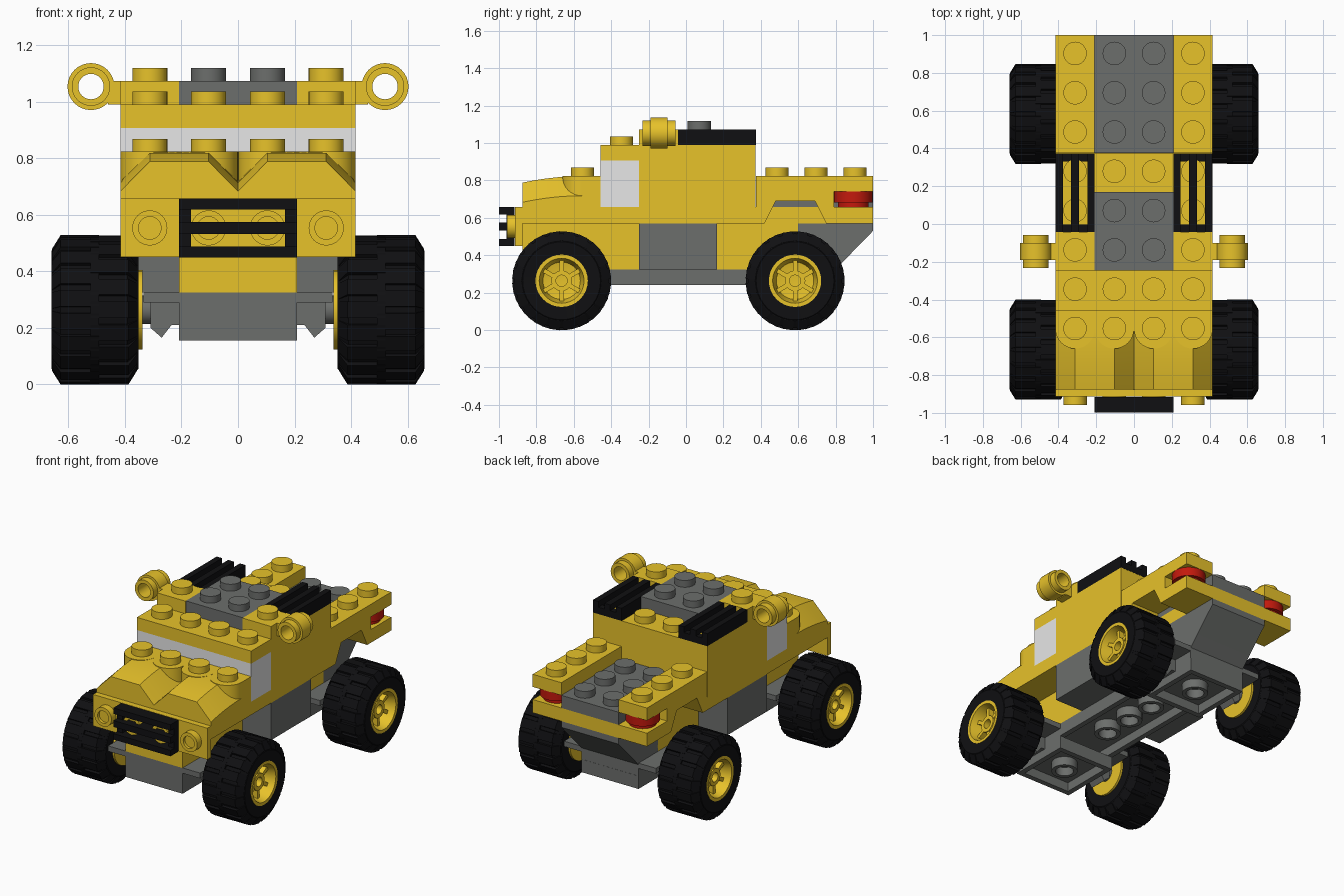
import bpy, bmesh, math
from mathutils import Matrix, Vector

cube = bpy.data.objects.get("Cube")
if cube:
    bpy.data.objects.remove(cube, do_unlink=True)


def material(name, r, g, b):
    m = bpy.data.materials.new(name)
    m.use_nodes = True
    m.diffuse_color = (r, g, b, 1)
    m.node_tree.nodes["Principled BSDF"].inputs["Base Color"].default_value = (r, g, b, 1)
    return m


YELLOW = material("yellow", 0.89, 0.6, 0.026)
GRAY = material("dark gray", 0.15, 0.157, 0.15)
BLACK = material("black", 0.005, 0.005, 0.006)
CLEAR = material("pale glass", 0.9, 0.9, 0.9)
RED = material("red", 0.55, 0.01, 0.004)

P = 0.208            # stud pitch
W = 2 * P            # half body width
SIDES = (("left", 1), ("right", -1))
made = []


def finish(name, mat, bm):
    bmesh.ops.remove_doubles(bm, verts=bm.verts, dist=1e-5)
    bmesh.ops.recalc_face_normals(bm, faces=bm.faces)
    me = bpy.data.meshes.new(name)
    bm.to_mesh(me)
    bm.free()
    me.materials.append(mat)
    ob = bpy.data.objects.new(name, me)
    bpy.context.collection.objects.link(ob)
    made.append(ob)
    return ob


def add_box(bm, x0, x1, y0, y1, z0, z1):
    size = Matrix.Diagonal((abs(x1 - x0), abs(y1 - y0), abs(z1 - z0), 1))
    mid = Matrix.Translation(((x0 + x1) / 2, (y0 + y1) / 2, (z0 + z1) / 2))
    bmesh.ops.create_cube(bm, size=1, matrix=mid @ size)


def box(name, mat, *bounds):
    bm = bmesh.new()
    add_box(bm, *bounds)
    return finish(name, mat, bm)


def loft(name, mat, sections):
    # Skin a row of matching closed sections and cap both ends
    bm = bmesh.new()
    rows = [[bm.verts.new(p) for p in s] for s in sections]
    n = len(rows[0])
    for a, b in zip(rows, rows[1:]):
        for i in range(n):
            bm.faces.new((a[i], a[(i + 1) % n], b[(i + 1) % n], b[i]))
    bm.faces.new(rows[0])
    bm.faces.new(rows[-1])
    return finish(name, mat, bm)


def side_prism(name, mat, profile, x0, x1):
    return loft(name, mat, [[(x, y, z) for y, z in profile] for x in (x0, x1)])


def lathe(name, mat, profile, loc, axis, closed=False, seg=32):
    # Profile points are (distance along axis, radius)
    bm = bmesh.new()
    turn = Vector((0, 0, 1)).rotation_difference(Vector(axis)).to_matrix()
    rows = []
    for k in range(seg):
        t = math.tau * k / seg
        rows.append([bm.verts.new(Vector(loc) + turn @ Vector((r * math.cos(t), r * math.sin(t), a)))
                     for a, r in profile])
    n = len(profile)
    for k in range(seg):
        a, b = rows[k], rows[(k + 1) % seg]
        for i in range(n if closed else n - 1):
            j = (i + 1) % n
            bm.faces.new((a[i], a[j], b[j], b[i]))
    return finish(name, mat, bm)


def disc(name, mat, r, h, loc, axis=(0, 0, 1)):
    return lathe(name, mat, [(0, 0), (0, r), (h, r), (h, 0)], loc, axis)


def tube(name, mat, r, inner, h, loc, axis=(0, 0, 1)):
    return lathe(name, mat, [(0, inner), (0, r), (h, r), (h, inner)], loc, axis, True)


def studs(name, mat, columns, rows, z):
    for c in columns:
        for row in rows:
            disc(name, mat, 0.062, 0.045, (c * P, 0.903 - row * P, z))


def hollow_plate(name, mat, x, y0, y1, z0, z1, t=0.035):
    bm = bmesh.new()
    add_box(bm, -x, x, y0, y1, z1 - 0.025, z1)
    for s in (x, -x):
        add_box(bm, s, s - math.copysign(t, s), y0, y1, z0, z1)
    add_box(bm, -x, x, y0, y0 + t, z0, z1)
    add_box(bm, -x, x, y1 - t, y1, z0, z1)
    return finish(name, mat, bm)


def grille(name, matrix):
    # Frame with three raised ribs, lying flat with its base at the origin
    bm = bmesh.new()
    for s in (1, -1):
        add_box(bm, s * P, s * 0.167, -P / 2, P / 2, 0, 0.045)
        add_box(bm, -P, P, s * P / 2, s * 0.065, 0, 0.083)
    add_box(bm, -P, P, -0.021, 0.021, 0, 0.083)
    finish(name, BLACK, bm).data.transform(matrix)


# Chassis
hollow_plate("chassis_plate", GRAY, P, -0.875, 0.79, 0.24, 0.325)
for i in (-1, 0, 1):
    tube("chassis_tube", GRAY, 0.08, 0.055, 0.07, (0, -0.045 + i * P, 0.24))
box("middle_block", GRAY, -W, W, -0.25, 0.165, 0.325, 0.57)
box("front_core", YELLOW, -P, P, -0.875, -0.25, 0.325, 0.57)
box("rear_core", YELLOW, -P, P, 0.165, 0.6, 0.325, 0.57)
side_prism("tail_wedge", GRAY, [(0.59, 0.57), (1, 0.57), (1, 0.53), (0.8, 0.325), (0.72, 0.24),
                                (0.59, 0.24)], -P, P)

# Body floor and cab
box("body_floor", YELLOW, -W, W, -0.875, 0.375, 0.57, 0.657)
box("bed_floor", YELLOW, -P, P, 0.375, 1, 0.57, 0.657)
box("cab", YELLOW, -W, W, -0.25, 0.372, 0.657, 0.907)
box("windscreen", CLEAR, -W, W, -0.457, -0.25, 0.657, 0.907)
box("roof", YELLOW, -W, W, -0.457, 0.372, 0.907, 0.99)
studs("roof_front_stud", YELLOW, (-1.5, -0.5, 0.5, 1.5), (6,), 0.99)
studs("roof_rear_stud", YELLOW, (-1.5, -0.5, 0.5, 1.5), (3,), 0.99)
studs("roof_side_stud", YELLOW, (-1.5, 1.5), (4,), 0.99)
box("roof_panel", GRAY, -P, P, -0.245, 0.17, 0.99, 1.073)
studs("roof_panel_stud", GRAY, (-0.5, 0.5), (4, 5), 1.073)

# Cargo bed
box("bed_panel", GRAY, -P, P, 0.375, 1, 0.657, 0.74)
studs("bed_panel_stud", GRAY, (-0.5, 0.5), (0, 1, 2), 0.74)

# Front end
box("front_plate", YELLOW, -W, W, -0.913, -0.875, 0.45, 0.657)
for c in (-1.5, -0.5, 0.5, 1.5):
    tube("front_stud", YELLOW, 0.062, 0.04, 0.045, (c * P, -0.913, 0.553), (0, -1, 0))
    disc("front_stud_core", YELLOW, 0.045, 0.03, (c * P, -0.91, 0.553), (0, -1, 0))
grille("front_grille", Matrix.Translation((0, -0.916, 0.553)) @ Matrix.Rotation(math.pi / 2, 4, "X"))
studs("hood_stud", YELLOW, (-1.5, -0.5, 0.5, 1.5), (7,), 0.823)


def hood_section(s, y, top):
    edge = top - 0.105
    pts = ((0, 0.657), (0, edge), (0.104, top), (0.312, top), (W, edge), (W, 0.657))
    return [(s * x, y, z) for x, z in pts]


for side, s in SIDES:
    # Curved hood half with rounded stud seats
    loft(side + "_hood", YELLOW, [hood_section(s, -0.875 + 0.32 * t, 0.823 - 0.035 * (1 - t) ** 2)
                                  for t in (0, 0.2, 0.4, 0.6, 0.8, 1)])
    box(side + "_hood_back", YELLOW, 0, s * W, -0.556, -0.457, 0.657, 0.823)
    for c in (0.5, 1.5):
        disc(side + "_hood_seat", YELLOW, 0.104, 0.166, (s * c * P, -0.556, 0.657))

    # Bed side with wheel arch, rail and tail light
    side_prism(side + "_wheel_arch", YELLOW,
               [(0.375, 0.57), (0.42, 0.57), (0.48, 0.69), (0.69, 0.69), (0.75, 0.57), (1, 0.57),
                (1, 0.657), (0.79, 0.657), (0.79, 0.74), (0.375, 0.74)], s * P, s * W)
    box(side + "_bed_rail", YELLOW, s * P, s * W, 0.375, 1, 0.74, 0.823)
    studs(side + "_bed_rail_stud", YELLOW, (s * 1.5,), (0, 1, 2), 0.823)
    lathe(side + "_tail_light", RED, [(0, 0), (0, 0.082), (0.025, 0.082), (0.025, 0.103),
                                      (0.083, 0.103), (0.083, 0)], (s * 1.5 * P, 0.895, 0.657), (0, 0, 1))

    # Roof vent and ring holder
    grille(side + "_roof_vent", Matrix.Translation((s * 1.5 * P, 0.165, 0.99))
           @ Matrix.Rotation(math.pi / 2, 4, "Z"))
    box(side + "_ring_base", YELLOW, s * P, s * W, -0.25, -0.043, 0.99, 1.073)
    studs(side + "_ring_base_stud", YELLOW, (s * 1.5,), (5,), 1.073)
    box(side + "_ring_arm", YELLOW, s * W, s * 0.46, -0.19, -0.1, 0.99, 1.073)
    lathe(side + "_ring", YELLOW, [(-0.088, 0.045), (-0.088, 0.068), (-0.045, 0.068), (-0.045, 0.083),
                                   (0.045, 0.083), (0.045, 0.068), (0.088, 0.068), (0.088, 0.045)],
          (s * 0.52, -0.145, 1.053), (0, 1, 0), True)


def wheel(label, s, y):
    hub = (0, y, 0.2635)
    axis = (s, 0, 0)
    lathe(label + "_tire", BLACK, [(0.352, 0.125), (0.352, 0.208), (0.39, 0.252), (0.628, 0.252),
                                   (0.66, 0.208), (0.655, 0.138), (0.6, 0.125)], hub, axis, True, 40)
    # Two staggered rows of tread lugs
    bm = bmesh.new()
    count = 20
    for k in range(2 * count):
        turn = Matrix.Rotation(math.pi * k / count, 3, "X")
        outline = [(0.15, 0.2), (0.15, 0.215), (0.12, 0.2635), (-0.015, 0.2635), (-0.015, 0.2)]
        flip = 1 if k % 2 else -1
        ends = [[bm.verts.new(Vector(hub) + turn @ Vector((s * (0.507 + flip * a), w, r)))
                 for a, r in outline] for w in (-0.029, 0.029)]
        for e in ends:
            bm.faces.new(e)
        for i in range(5):
            j = (i + 1) % 5
            bm.faces.new((ends[0][i], ends[0][j], ends[1][j], ends[1][i]))
    finish(label + "_tread", BLACK, bm)
    # Dished rim with hub and spokes
    lathe(label + "_rim", YELLOW, [(0.338, 0), (0.338, 0.14), (0.36, 0.14), (0.37, 0.122), (0.6, 0.122),
                                   (0.63, 0.14), (0.657, 0.14), (0.657, 0.12), (0.58, 0.1), (0.56, 0)],
          hub, axis)
    tube(label + "_hub", YELLOW, 0.055, 0.03, 0.06, (s * 0.56, y, hub[2]), axis)
    bm = bmesh.new()
    for k in range(6):
        part = bmesh.new()
        add_box(part, s * 0.56, s * 0.615, -0.012, 0.012, 0.05, 0.112)
        part.transform(Matrix.Translation(hub) @ Matrix.Rotation(math.tau * k / 6, 4, "X"))
        me = bpy.data.meshes.new("spoke")
        part.to_mesh(me)
        part.free()
        bm.from_mesh(me)
        bpy.data.meshes.remove(me)
    finish(label + "_spokes", YELLOW, bm)
    # Axle holder arm
    box(label + "_axle_arm", GRAY, s * P, s * 0.335, y - P, y + P, 0.29, 0.325)
    loft(label + "_axle_mount", GRAY, [[(s * a, v, z) for a, z in
         ((0.2, 0.325), (0.2, 0.21), (0.235, 0.21), (0.27, 0.165), (0.31, 0.2), (0.31, 0.325))]
         for v in (y - 0.06, y + 0.06)])
    disc(label + "_axle_pin", GRAY, 0.05, 0.1, (s * 0.25, y, hub[2]), axis)


# Axles and wheels
for end, y in (("front", -0.665), ("rear", 0.583)):
    hollow_plate(end + "_axle_plate", GRAY, P, y - P, y + P, 0.155, 0.24)
    tube(end + "_axle_tube", GRAY, 0.08, 0.055, 0.07, (0, y, 0.157))
    for side, s in SIDES:
        wheel(end + "_" + side, s, y)

# Smooth shading on round parts, crisp edges elsewhere
bpy.ops.object.select_all(action="DESELECT")
for ob in made:
    ob.select_set(True)
bpy.context.view_layer.objects.active = made[0]
bpy.ops.object.shade_smooth_by_angle(angle=math.radians(30))
